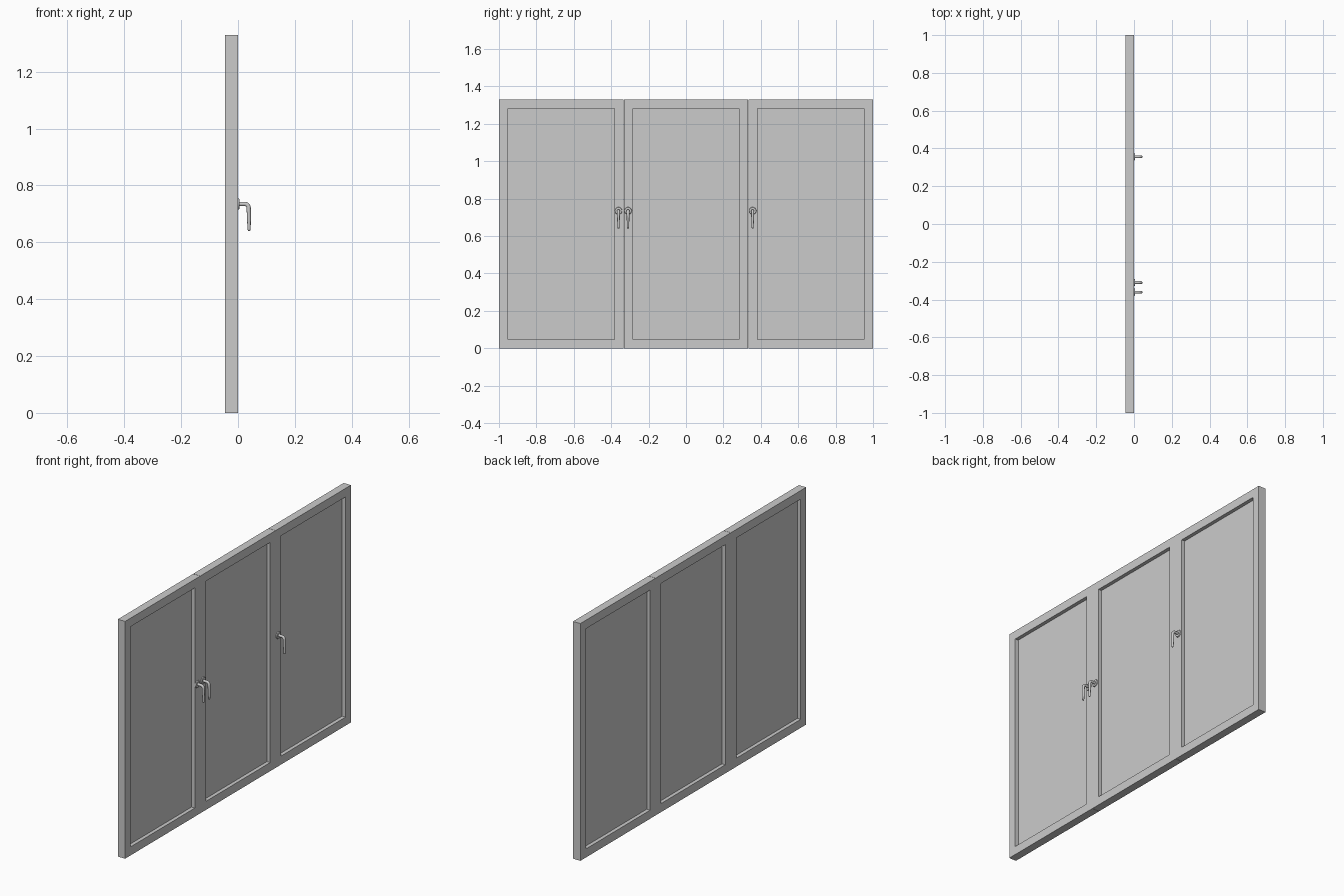
import bpy, bmesh, math
from mathutils import Matrix, Vector

if "Cube" in bpy.data.objects:
    bpy.data.objects.remove(bpy.data.objects["Cube"])

H, W = 1.33, 2.0 / 3.0        # panel height and width
F = 0.048                     # frame bar width
X0, X1 = -0.045, 0.0          # outer and inner frame faces
GAP = 0.0008                  # half gap between neighbouring panels


def add_mesh(name, bm):
    bmesh.ops.recalc_face_normals(bm, faces=bm.faces)
    me = bpy.data.meshes.new(name)
    bm.to_mesh(me)
    bm.free()
    ob = bpy.data.objects.new(name, me)
    bpy.context.collection.objects.link(ob)
    return ob


def prism(name, outline):
    """Extrude a (y, z) outline through the frame thickness."""
    bm = bmesh.new()
    face = bm.faces.new([bm.verts.new((X0, y, z)) for y, z in outline])
    ext = bmesh.ops.extrude_face_region(bm, geom=[face])
    verts = [g for g in ext["geom"] if isinstance(g, bmesh.types.BMVert)]
    bmesh.ops.translate(bm, verts=verts, vec=(X1 - X0, 0, 0))
    return add_mesh(name, bm)


def smooth(ob, angle):
    bpy.ops.object.select_all(action='DESELECT')
    ob.select_set(True)
    bpy.context.view_layer.objects.active = ob
    bpy.ops.object.shade_smooth_by_angle(angle=math.radians(angle))


def sash(label, y0, y1):
    # four mitred frame bars
    outer = [(y0, 0), (y1, 0), (y1, H), (y0, H)]
    inner = [(y0 + F, F), (y1 - F, F), (y1 - F, H - F), (y0 + F, H - F)]
    for i, bar in enumerate(("bottom_rail", "right_stile", "top_rail", "left_stile")):
        j = (i + 1) % 4
        prism(f"{label}_{bar}", [outer[i], outer[j], inner[j], inner[i]])
    # glass pane set mid-depth
    bm = bmesh.new()
    size = Matrix.Diagonal((0.004, y1 - y0 - 2 * F + 0.004, H - 2 * F + 0.004, 1))
    pos = Matrix.Translation(((X0 + X1) / 2, (y0 + y1) / 2, H / 2))
    bmesh.ops.create_cube(bm, size=1, matrix=pos @ size)
    add_mesh(f"{label}_glass", bm)


def handle(label, y, z=0.735):
    # round rosette against the frame
    bm = bmesh.new()
    m = Matrix.Translation((0.0025, y, z)) @ Matrix.Rotation(math.pi / 2, 4, 'Y')
    bmesh.ops.create_cone(bm, cap_ends=True, segments=24, radius1=0.02,
                          radius2=0.018, depth=0.005, matrix=m)
    smooth(add_mesh(f"{label}_handle_rosette", bm), 30)

    # lever: straight neck, quarter bend, tapering grip (x, z, radius)
    r, cx = 0.014, 0.0235
    path = [(0.003, z, 0.0075)]
    for k in range(9):
        a = math.pi / 2 * k / 8
        path.append((cx + r * math.sin(a), z - r + r * math.cos(a), 0.0075))
    path += [(0.0385, 0.685, 0.0068), (0.039, 0.648, 0.0056),
             (0.039, 0.642, 0.0046), (0.039, 0.640, 0.0025)]
    bm = bmesh.new()
    rings, n = [], 16
    for i, (px, pz, rad) in enumerate(path):
        a, b = path[max(i - 1, 0)], path[min(i + 1, len(path) - 1)]
        t = Vector((b[0] - a[0], 0, b[1] - a[1])).normalized()
        side = Vector((0, 1, 0)).cross(t)
        ring = []
        for s in range(n):
            u = 2 * math.pi * s / n
            ring.append(bm.verts.new(Vector((px, y, pz)) + side * rad * math.cos(u)
                                     + Vector((0, rad * math.sin(u), 0))))
        rings.append(ring)
    for p, q in zip(rings, rings[1:]):
        for s in range(n):
            bm.faces.new((p[s], p[(s + 1) % n], q[(s + 1) % n], q[s]))
    bm.faces.new(rings[0])
    bm.faces.new(rings[-1])
    smooth(add_mesh(f"{label}_handle_lever", bm), 50)


# three side-by-side sashes, each with one handle
for i, (label, hy) in enumerate((("left", -0.361), ("middle", -0.31), ("right", 0.356))):
    start = -1 + i * W
    sash(label, start + (GAP if i > 0 else 0), start + W - (GAP if i < 2 else 0))
    handle(label, hy)
